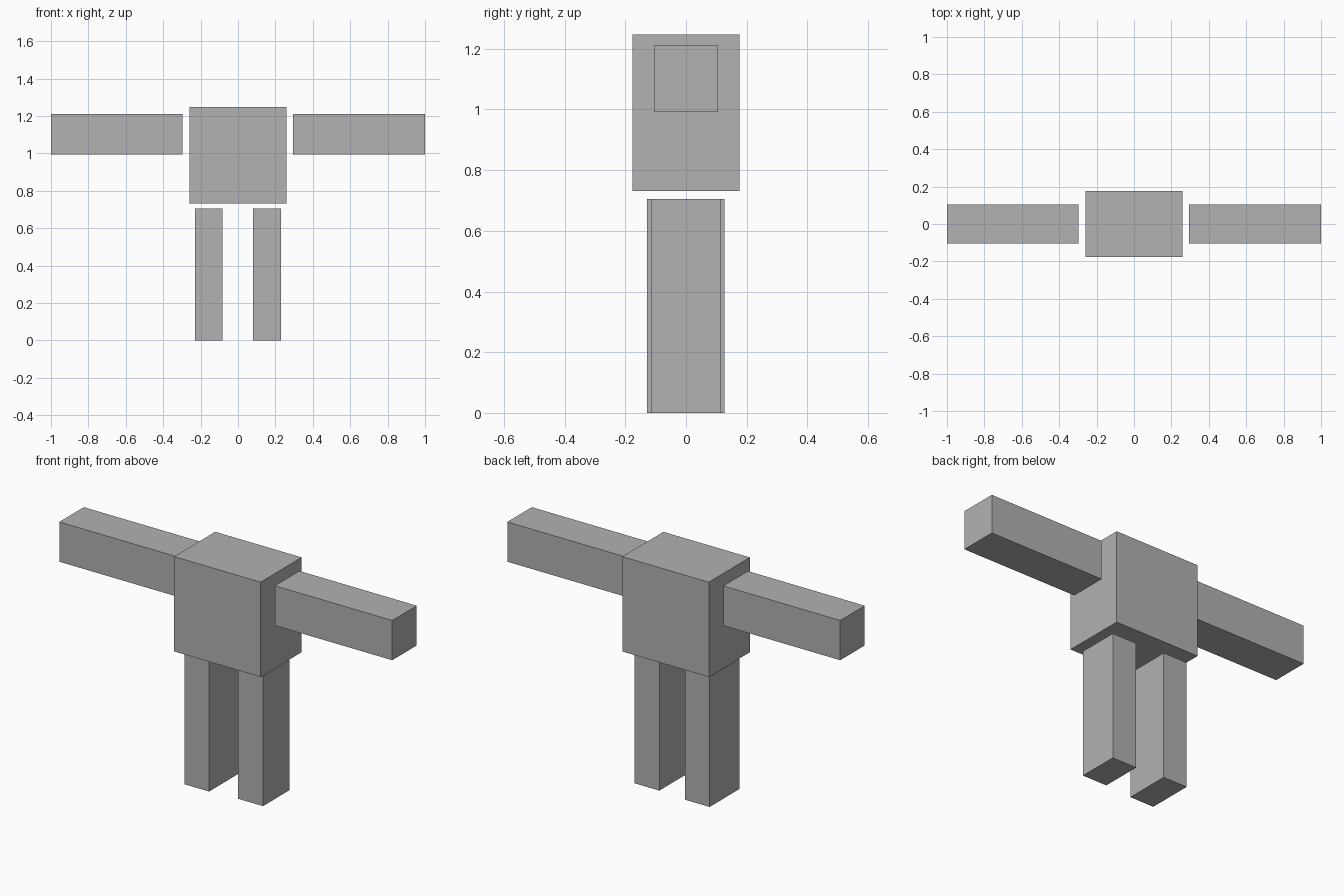
import bpy

if "Cube" in bpy.data.objects:
    bpy.data.objects.remove(bpy.data.objects["Cube"])

grey = bpy.data.materials.new("plain grey")
grey.diffuse_color = (0.445, 0.445, 0.445, 1)
grey.use_nodes = True
grey.node_tree.nodes["Principled BSDF"].inputs["Base Color"].default_value = grey.diffuse_color


def box(name, x, y, z):
    """Box spanning the given (min, max) range on each axis."""
    spans = (x, y, z)
    bpy.ops.mesh.primitive_cube_add(size=1, location=[(a + b) / 2 for a, b in spans])
    ob = bpy.context.object
    ob.name = name
    ob.scale = [b - a for a, b in spans]
    bpy.ops.object.transform_apply(location=False, rotation=False, scale=True)
    ob.data.materials.append(grey)
    return ob


# Torso
box("torso", (-0.26, 0.259), (-0.176, 0.176), (0.732, 1.247))

# Outstretched arms
box("left_arm", (-1.0, -0.298), (-0.105, 0.105), (0.994, 1.21))
box("right_arm", (0.295, 1.0), (-0.105, 0.105), (0.994, 1.21))

# Legs, one slightly deeper than the other
box("left_leg", (-0.231, -0.084), (-0.128, 0.127), (0, 0.705))
box("right_leg", (0.081, 0.231), (-0.115, 0.113), (0, 0.705))
